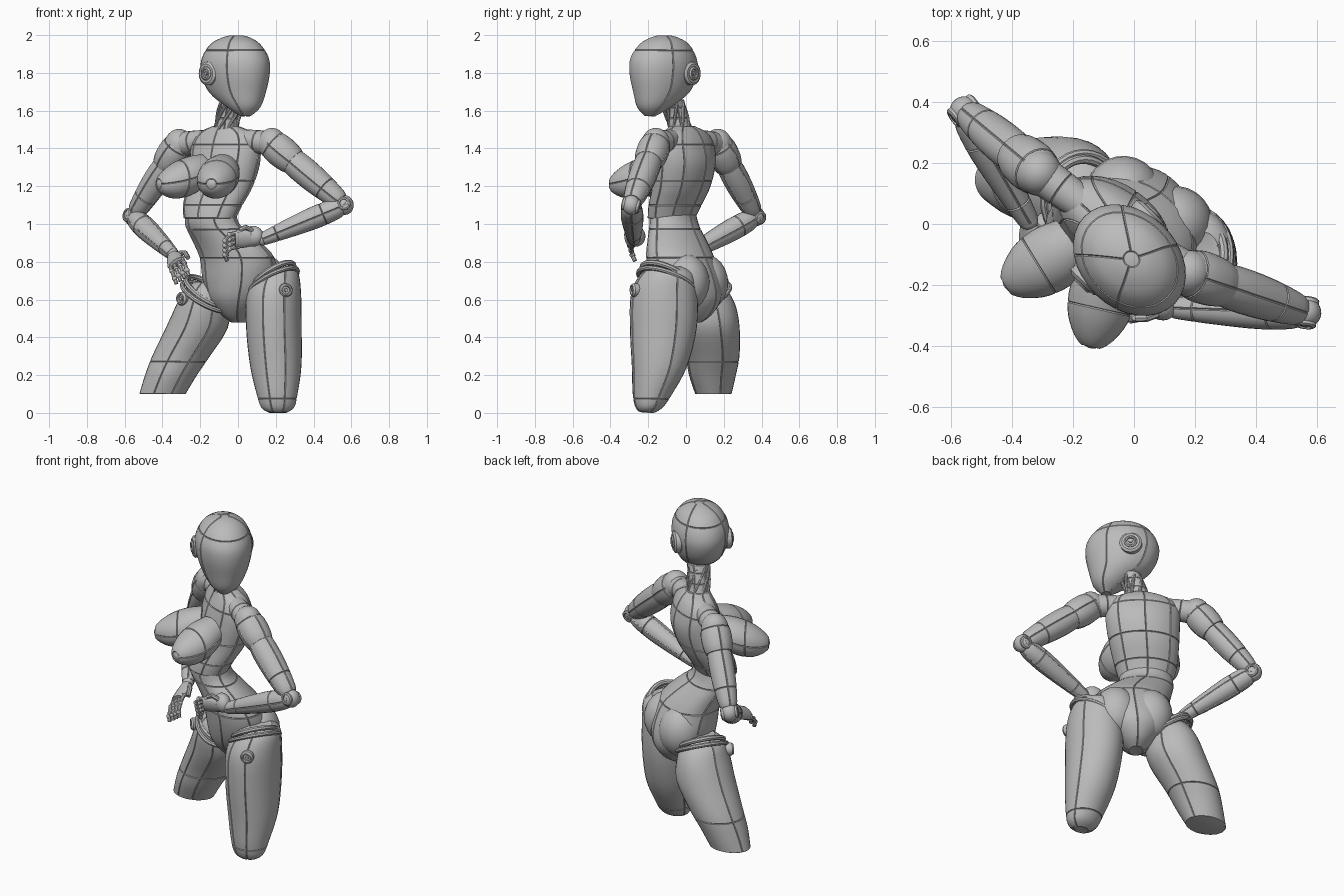
import bpy, bmesh, math
from mathutils import Vector as V

if "Cube" in bpy.data.objects:
    bpy.data.objects.remove(bpy.data.objects["Cube"])

mat = bpy.data.materials.new("shell_grey")
mat.diffuse_color = (0.5, 0.5, 0.5, 1)
mat.use_nodes = True
mat.node_tree.nodes["Principled BSDF"].inputs["Base Color"].default_value = mat.diffuse_color

U, F = V((0.82, -0.57, 0)).normalized(), V((-0.57, -0.82, 0)).normalized()    # body left / forward
HU, HF = V((0.69, 0.72, 0)).normalized(), V((0.72, -0.69, 0)).normalized()    # head left / forward
X, Y, Z = V((1, 0, 0)), V((0, 1, 0)), V((0, 0, 1))


def finish(name, bm):
    me = bpy.data.meshes.new(name)
    bm.to_mesh(me)
    bm.free()
    ob = bpy.data.objects.new(name, me)
    bpy.context.collection.objects.link(ob)
    me.materials.append(mat)
    bpy.ops.object.select_all(action='DESELECT')
    ob.select_set(True)
    bpy.context.view_layer.objects.active = ob
    bpy.ops.object.shade_smooth_by_angle(angle=math.radians(35))
    return ob


def spline(a, b, c, d, t):
    return [0.5 * (2 * q + (r - p) * t + (2 * p - 5 * q + 4 * r - s) * t * t
                   + (3 * q - p - 3 * r + s) * t ** 3) for p, q, r, s in zip(a, b, c, d)]


def loft(name, secs, u=U, f=F, n=32, steps=4, rcuts=(), acuts=()):
    """Elliptical sections (x, y, z, half width, half depth), split into raised panels."""
    bm = bmesh.new()
    rows, last = [], len(secs) - 1
    for i in range(last * steps + 1):
        k = min(i // steps, last - 1)
        x, y, z, a, b = spline(secs[max(k - 1, 0)], secs[k], secs[k + 1],
                               secs[min(k + 2, last)], i / steps - k)
        a, b = max(a, 0.003), max(b, 0.003)
        rows.append([bm.verts.new(V((x, y, z)) + u * a * math.cos(2 * math.pi * j / n)
                                  + f * b * math.sin(2 * math.pi * j / n)) for j in range(n)])
    groups = {}
    for i in range(len(rows) - 1):
        for j in range(n):
            k = (j + 1) % n
            face = bm.faces.new((rows[i][j], rows[i][k], rows[i + 1][k], rows[i + 1][j]))
            key = (sum(c <= i / steps for c in rcuts),
                   sum(c <= j * 360 / n for c in acuts) % max(len(acuts), 1))
            if face.calc_area() > 6e-5:
                groups.setdefault(key, []).append(face)
    bm.faces.new(rows[0])
    bm.faces.new(rows[-1])
    bmesh.ops.recalc_face_normals(bm, faces=bm.faces)
    if rcuts or acuts:
        for g in groups.values():
            bmesh.ops.inset_region(bm, faces=g, thickness=0.003, depth=0.004, use_even_offset=True)
    return finish(name, bm)


def limb(name, p0, p1, radii, n=20, **kw):
    """Straight tapered limb; radii are (fraction along, radius)."""
    p0, p1 = V(p0), V(p1)
    d = (p1 - p0).normalized()
    u = d.cross(Z).normalized()
    return loft(name, [(*p0.lerp(p1, t), r, r) for t, r in radii], u, d.cross(u), n, 3, **kw)


def ball(name, c, r, u=U, f=F, n=24):
    """Ellipsoid with radii along u, f and z."""
    bm = bmesh.new()
    bmesh.ops.create_uvsphere(bm, u_segments=n, v_segments=n // 2, radius=1)
    for v in bm.verts:
        v.co = V(c) + u * v.co.x * r[0] + f * v.co.y * r[1] + Z * v.co.z * r[2]
    bmesh.ops.recalc_face_normals(bm, faces=bm.faces)
    return finish(name, bm)


def disc(name, c, axis, radius, half):
    """Bevelled disc with a recessed hub."""
    c, axis = V(c), V(axis).normalized()
    u = axis.cross(Z).normalized()
    prof = [(-half, radius * .8), (-half * .5, radius), (half * .6, radius), (half, radius * .8),
            (half, radius * .6), (half * .5, radius * .55), (half * .5, radius * .3), (half * .9, radius * .25)]
    return loft(name, [(*(c + axis * h), r, r) for h, r in prof], u, axis.cross(u), 24, 1)


def tube(name, pts, r, cyclic=False):
    cu = bpy.data.curves.new(name, 'CURVE')
    cu.dimensions = '3D'
    cu.bevel_depth, cu.bevel_resolution, cu.use_fill_caps = r, 2, True
    sp = cu.splines.new('POLY')
    sp.points.add(len(pts) - 1)
    for p, q in zip(sp.points, pts):
        p.co = (*q, 1)
    sp.use_cyclic_u = cyclic
    ob = bpy.data.objects.new(name, cu)
    bpy.context.collection.objects.link(ob)
    cu.materials.append(mat)
    bpy.ops.object.select_all(action='DESELECT')
    ob.select_set(True)
    bpy.context.view_layer.objects.active = ob
    bpy.ops.object.convert(target='MESH')
    bpy.ops.object.shade_smooth_by_angle(angle=math.radians(35))


# head with a face visor panel and skull panels
loft("head", [(.04, -.19, 1.572, .022, .022), (.03, -.17, 1.62, .08, .09), (-.003, -.13, 1.7, .126, .165),
              (-.014, -.119, 1.8, .152, .2), (-.014, -.119, 1.88, .149, .192),
              (-.014, -.115, 1.95, .112, .142), (-.01, -.115, 1.985, .06, .075), (-.008, -.115, 1.997, .015, .015)],
     HU, HF, rcuts=(4.5,), acuts=(22.5, 157.5, 225, 315))
for side in (1, -1):
    ear = V((-.055, -.078, 1.797)) + HU * side * .142
    disc("ear_disc", ear, HU * side, .062, .024)
    disc("ear_hub", ear + HU * side * .016, HU * side, .036, .016)

# neck with cables
loft("neck", [(-.065, -.02, 1.46, .075, .07), (-.06, -.035, 1.52, .06, .055), (-.05, -.05, 1.6, .052, .05),
              (-.03, -.075, 1.66, .06, .06)], acuts=(22.5, 67.5, 112.5, 157.5, 225, 315), rcuts=(1.5, 2.25))
for k in range(8):
    a = k * math.pi / 4
    tube("neck_cable", [(-.067 + t * .03 + .06 * math.cos(a + t * 1.2),
                         -.025 - t * .045 + .057 * math.sin(a + t * 1.2), 1.49 + .15 * t)
                        for t in (0, .25, .5, .75, 1)], .009)

# ribcage and bust
loft("ribcage", [(-.15, -.078, 1.03, .145, .108), (-.134, -.058, 1.1, .168, .118), (-.096, -.024, 1.2, .188, .128),
                 (-.07, -.006, 1.32, .202, .134), (-.066, -.002, 1.42, .202, .112), (-.065, -.005, 1.48, .16, .085),
                 (-.065, -.02, 1.515, .07, .06)],
     rcuts=(1, 2.25, 4), acuts=(0, 45, 90, 135, 180, 225, 270, 315))
for c, d in (((-.11, -.262, 1.24), (-.22, -.97, 0)), ((-.298, -.128, 1.24), (-.85, -.52, 0))):
    d = V(d).normalized()
    w = d.cross(Z)
    c = V(c)
    loft("breast", [(*(c + d * t + Z * h), r * 1.06, r) for t, h, r in
                    ((-.12, .04, .085), (-.04, .012, .1), (.04, -.01, .092), (.1, -.022, .065),
                     (.135, -.027, .035), (.148, -.027, .006))], w, Z, 28, 3, rcuts=(1.6,), acuts=(0, 180))

# abdomen, pelvis and buttocks
loft("pelvis", [(-.145, -.07, 1.06, .14, .105), (-.132, -.062, .99, .155, .113), (-.065, -.047, .91, .187, .134),
                (-.005, -.03, .82, .21, .158), (.01, 0, .7, .2, .175), (.01, .02, .6, .155, .165),
                (.01, .03, .52, .082, .11), (.01, .03, .48, .035, .05)],
     rcuts=(1.25, 3), acuts=(0, 56.25, 123.75, 180, 270))
for c in ((.133, .0, .69), (-.035, .098, .69)):
    ball("buttock", c, (.125, .125, .15))

# thighs with hip bands and hip joints
loft("left_thigh", [(.225, -.1, .772, .05, .07), (.208, -.1, .735, .108, .135), (.19, -.115, .63, .14, .172),
                    (.19, -.12, .45, .143, .173), (.2, -.14, .25, .132, .143), (.207, -.178, .1, .104, .1),
                    (.21, -.195, .03, .083, .068), (.21, -.205, .002, .04, .03)],
     X, Y, rcuts=(5.25,), acuts=(22.5, 157.5, 247.5, 292.5))
loft("right_thigh", [(-.165, .075, .69, .06, .07), (-.175, .085, .65, .108, .125), (-.188, .1, .57, .135, .158),
                     (-.218, .12, .45, .16, .16), (-.302, .14, .3, .148, .139), (-.355, .14, .2, .133, .12),
                     (-.4, .145, .1, .118, .092)],
     X, Y, rcuts=(4.25,), acuts=(22.5, 157.5, 247.5, 292.5))
for name, c, s in (("left", (.185, -.1, .69), 1), ("right", (-.165, .08, .615), -1)):
    for dr, dz, r in ((0, 0, .013), (.02, .028, .015)):
        tube(name + "_hip_band", [(c[0] + (.13 - dr) * math.cos(a), c[1] + (.152 - dr) * math.sin(a),
                                   c[2] + dz + s * (.06 * math.cos(a) - .05 * math.sin(a)))
                                  for a in (k * math.pi / 16 for k in range(32))], r, True)
disc("left_hip_joint", (.25, -.265, .65), (.35, -1, 0), .036, .025)
disc("right_hip_joint", (-.29, .0, .605), (-.7, -.7, 0), .036, .025)

# shoulders and arms
arms = (("left", (.18, -.16, 1.425), (.565, -.29, 1.1), (.13, -.275, .92), .062),
        ("right", (-.312, .168, 1.42), (-.555, .37, 1.04), (-.345, .01, .84), .058))
for name, sh, el, wr, r in arms:
    limb(name + "_collar", (-.065, -.01, 1.46), sh, ((0, .04), (.3, .048), (.7, .058), (1, .06)), rcuts=(1, 2))
    ball(name + "_shoulder", sh, (.076, .076, .084))
    limb(name + "_shoulder_cap", V(sh).lerp(V(el), -.12), V(sh).lerp(V(el), .3),
         ((0, .03), (.15, .062), (.45, .081), (.8, .079), (1, .068)), rcuts=(1.5,), acuts=(0, 90, 180, 270))
    limb(name + "_upper_arm", V(sh).lerp(V(el), .2), el,
         ((0, r), (.25, r * 1.14), (.55, r * 1.08), (.85, r * .85), (.93, r * .65)),
         rcuts=(2.3,), acuts=(0, 90, 180, 270))
    ball(name + "_elbow", el, (.048, .048, .052))
    ax = (V(el) - V(sh)).cross(V(wr) - V(el)).normalized()
    for s in (-1, 1):
        disc(name + "_elbow_disc", V(el) + ax * s * .036, ax * s, .036, .013)
    limb(name + "_forearm", el, wr, ((.04, .04), (.12, .052), (.35, .056), (.65, .047), (.9, .036), (1, .03)),
         rcuts=(1.5, 3.5), acuts=(0, 90, 180, 270))
    ball(name + "_wrist", wr, (.032, .032, .034), n=16)
ball("left_wrist_guard", (.08, -.265, .935), (.06, .045, .055))


# hands: palm, four jointed fingers and a thumb
def hand(name, wrist, along, across, bend):
    w, d, s, b = V(wrist), V(along).normalized(), V(across).normalized(), V(bend).normalized()
    loft(name + "_palm", [(*(w + d * t), a, .024) for t, a in ((0, .028), (.04, .043), (.1, .05), (.13, .044))],
         s, d.cross(s).normalized(), 16, 3)
    for k in range(4):
        o = w + d * .11 + s * (k - 1.5) * .026
        pts = [o, o + d * .05 + b * .012, o + d * .078 + b * .045, o + d * .07 + b * .08]
        tube(name + "_finger", pts, .0115)
        for p in pts[:-1]:
            ball(name + "_knuckle", p, (.0145,) * 3, n=10)
    o = w + d * .03 + s * .04
    tube(name + "_thumb", [o, o + d * .04 + s * .025, o + d * .075 + s * .03 + b * .02], .013)


hand("left_hand", (.11, -.275, .925), (-1, -.2, -.05), (0, -.3, 1), (.1, .35, -.9))
hand("right_hand", (-.345, .0, .835), (.15, -.9, -.32), (.75, 0, .5), (.3, -.35, -.9))
